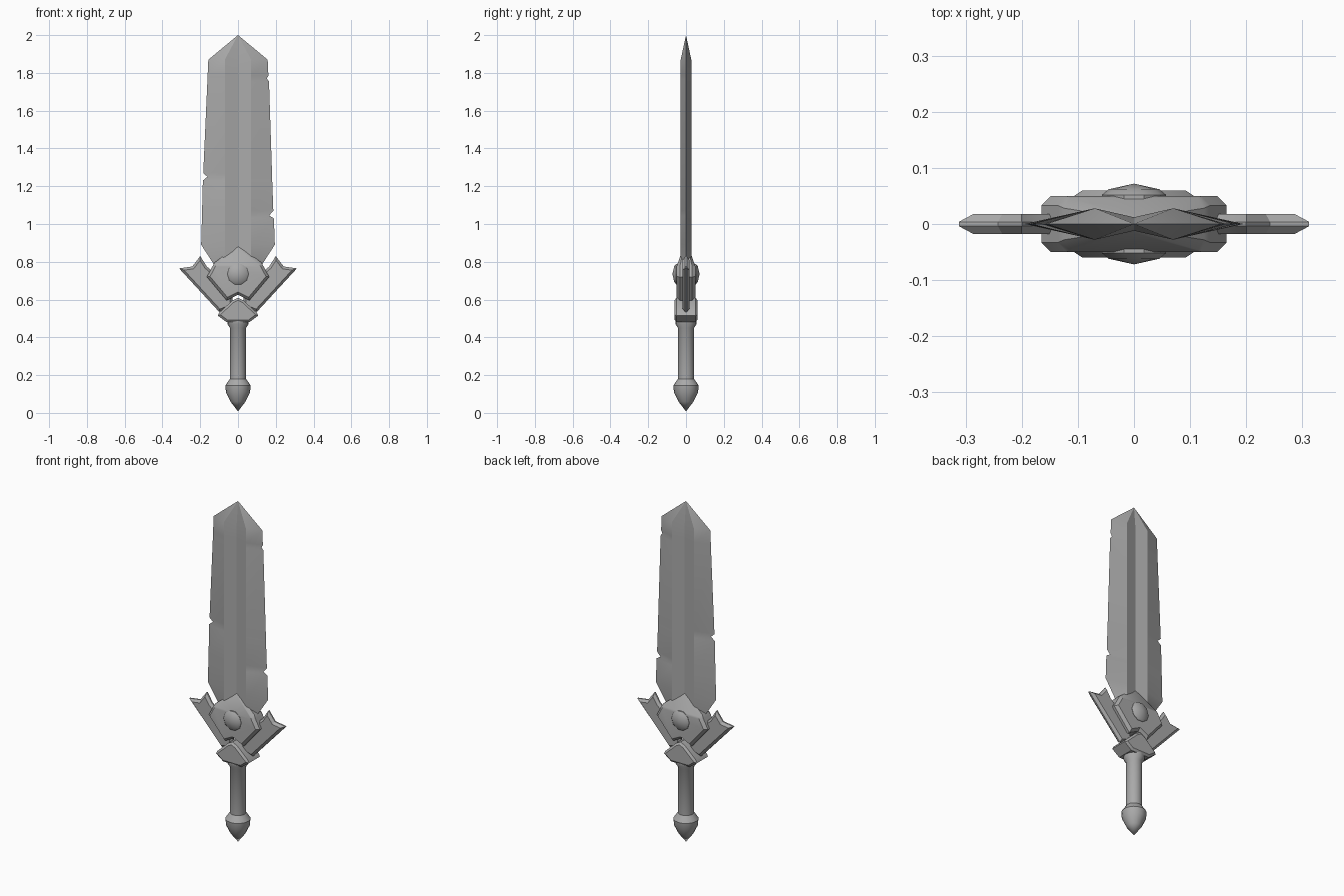
import bpy, bmesh, math
from mathutils import Vector

if "Cube" in bpy.data.objects:
    bpy.data.objects.remove(bpy.data.objects["Cube"])

steel = bpy.data.materials.new("grey steel")
steel.diffuse_color = (0.4, 0.4, 0.4, 1)
steel.use_nodes = True
steel.node_tree.nodes["Principled BSDF"].inputs["Base Color"].default_value = steel.diffuse_color


def finish(name, bm, angle=30):
    bmesh.ops.remove_doubles(bm, verts=bm.verts, dist=0.0005)
    bmesh.ops.recalc_face_normals(bm, faces=bm.faces)
    me = bpy.data.meshes.new(name)
    bm.to_mesh(me)
    bm.free()
    me.materials.append(steel)
    ob = bpy.data.objects.new(name, me)
    bpy.context.collection.objects.link(ob)
    bpy.ops.object.select_all(action='DESELECT')
    ob.select_set(True)
    bpy.context.view_layer.objects.active = ob
    bpy.ops.object.shade_smooth_by_angle(angle=math.radians(angle))
    return ob


def inset(pts, d):
    """Mitred inset of an anticlockwise outline."""
    out = []
    for i, p in enumerate(pts):
        p, a, b = Vector(p), Vector(pts[i - 1]), Vector(pts[(i + 1) % len(pts)])
        e, f = (p - a).normalized(), (b - p).normalized()
        n, m = Vector((-e.y, e.x)), Vector((-f.y, f.x))
        out.append(p + (n + m) * d / max(1 + n.dot(m), 0.4))
    return out


def plate(pts, half, rim, d):
    """Plate in the xz plane, bevelled from the rim to both faces."""
    bm = bmesh.new()
    inner = inset(pts, d)
    levels = [(inner, -half), (pts, -rim), (pts, rim), (inner, half)]
    rings = [[bm.verts.new((p[0], y, p[1])) for p in ps] for ps, y in levels]
    n = len(pts)
    for a, b in zip(rings, rings[1:]):
        for i in range(n):
            j = (i + 1) % n
            bm.faces.new((a[i], a[j], b[j], b[i]))
    bm.faces.new(rings[0])
    bm.faces.new(rings[-1])
    return bm


def mirrored(right):
    """Close a right-hand half outline (bottom to top) with its mirror image."""
    return right + [(-x, z) for x, z in reversed(right) if x > 0]


def lathe(name, profile, sides):
    bm = bmesh.new()
    rings = [[bm.verts.new((r * math.cos(math.tau * i / sides),
                            r * math.sin(math.tau * i / sides), z))
              for i in range(sides)] for r, z in profile]
    for a, b in zip(rings, rings[1:]):
        for i in range(sides):
            j = (i + 1) % sides
            bm.faces.new((a[i], a[j], b[j], b[i]))
    return finish(name, bm, 35)


# Blade: rows of (z, left edge, right edge) with nicks, grooved middle
rows = [(0.68, .09, .09), (0.79, .13, .13), (0.89, .195, .195),
        (1.03, .191, .19), (1.045, .191, .165), (1.07, .19, .187),
        (1.23, .186, .181), (1.25, .162, .18), (1.27, .184, .18),
        (1.755, .162, .164), (1.77, .161, .152), (1.785, .161, .161),
        (1.87, .157, .157)]
bm = bmesh.new()
loops = []
for z, l, r in rows:
    sec = [(-l, 0), (-.07, -.028), (0, -.012), (.07, -.028),
           (r, 0), (.07, .028), (0, .012), (-.07, .028)]
    loops.append([bm.verts.new((x, y, z)) for x, y in sec])
for a, b in zip(loops, loops[1:]):
    for i in range(8):
        j = (i + 1) % 8
        bm.faces.new((a[i], a[j], b[j], b[i]))
tip = bm.verts.new((0, 0, 2))
for i in range(8):
    bm.faces.new((loops[-1][i], loops[-1][(i + 1) % 8], tip))
bm.faces.new(loops[0])
finish("blade", bm, 20)

# Guard wings: thin bevelled plates
wing = [(.03, .56), (.10, .535), (.312, .765), (.242, .775), (.20, .83),
        (.165, .775), (.03, .66)]
for side, name in ((1, "right_wing"), (-1, "left_wing")):
    bm = plate(wing, .018, .004, .013)
    for v in bm.verts:
        v.co.x *= side
    finish(name, bm)

# Collar: thick plate whose top slopes down into the blade
bm = plate(mirrored([(0, .625), (.06, .595), (.165, .72), (.125, .795), (0, .89)]),
           .05, .033, .014)
bmesh.ops.bisect_plane(bm, geom=bm.verts[:] + bm.edges[:] + bm.faces[:],
                       plane_co=(0, 0, .775), plane_no=(0, 0, 1))
for v in bm.verts:
    if v.co.z > .776:
        v.co.y *= max(.25, 1 - (v.co.z - .775) / .14)
finish("collar", bm)

# Crossguard block under the collar
bm = plate(mirrored([(.06, .48), (.107, .515), (.10, .53), (.03, .595), (0, .61)]),
           .06, .05, .012)
finish("crossguard", bm)

# Round gems on both faces
for side, name in ((-1, "front_gem"), (1, "back_gem")):
    gem = lathe(name, [(.057, .0), (.057, .052), (.045, .062), (.0, .072)], 10)
    gem.rotation_euler.x = -side * math.pi / 2
    gem.location.z = .735

# Handle with a flared top, and the pointed pommel
lathe("handle", [(.043, .16), (.043, .45), (.056, .47), (.056, .49)], 16)
lathe("pommel", [(0, .19), (.043, .18), (.067, .145), (.064, .11), (.04, .06), (0, .008)], 16)
